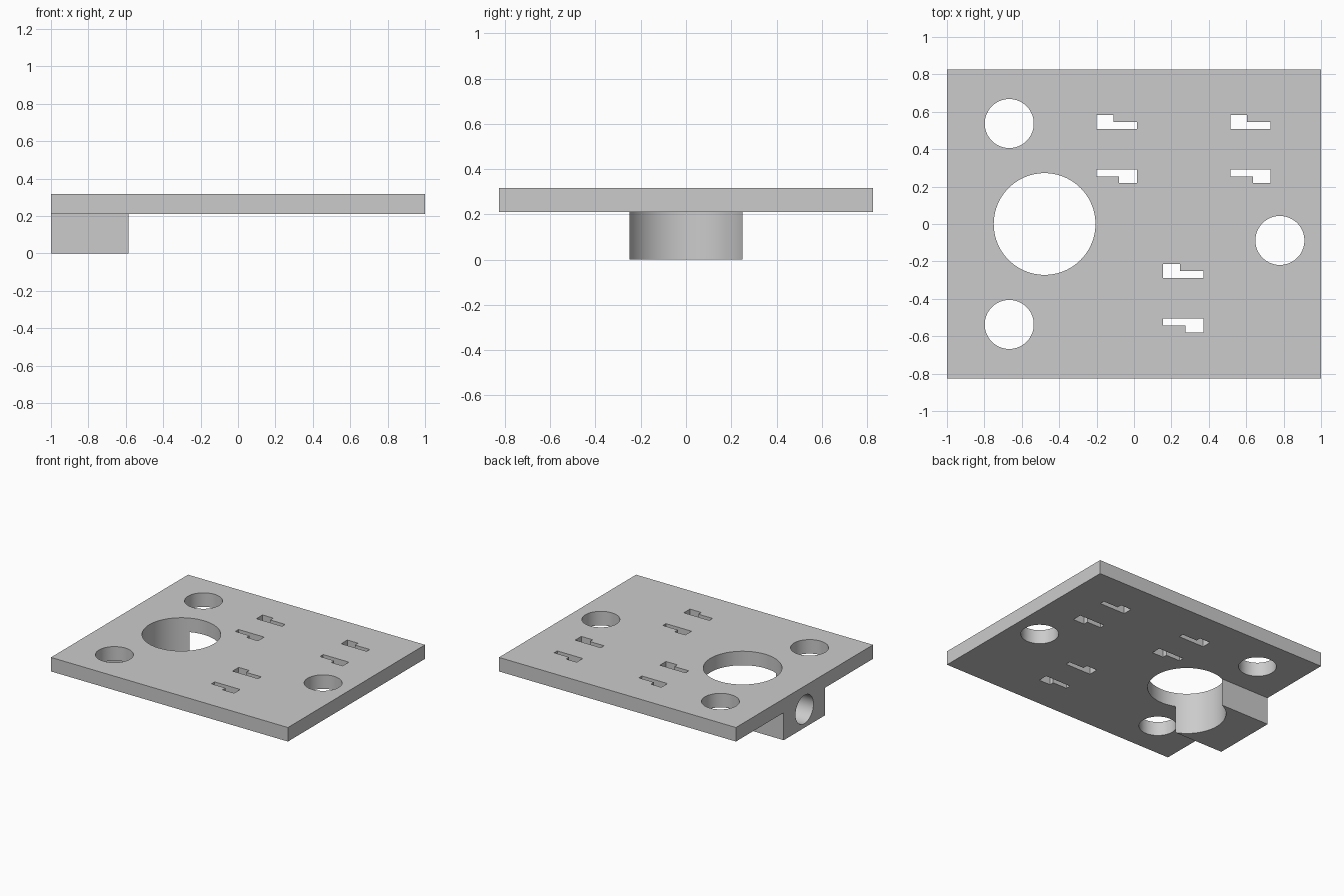
import bpy, bmesh, math
from mathutils import Matrix, Vector

if "Cube" in bpy.data.objects:
    bpy.data.objects.remove(bpy.data.objects["Cube"], do_unlink=True)

grey = bpy.data.materials.new("plain grey")
grey.use_nodes = True
grey.diffuse_color = (0.6, 0.6, 0.6, 1)
grey.node_tree.nodes["Principled BSDF"].inputs["Base Color"].default_value = (0.6, 0.6, 0.6, 1)

BOTTOM, TOP = 0.21, 0.317


def make_object(name, bm):
    bmesh.ops.recalc_face_normals(bm, faces=bm.faces)
    mesh = bpy.data.meshes.new(name)
    bm.to_mesh(mesh)
    bm.free()
    mesh.materials.append(grey)
    obj = bpy.data.objects.new(name, mesh)
    bpy.context.collection.objects.link(obj)
    return obj


def prism(name, outline, z0, z1):
    bm = bmesh.new()
    face = bm.faces.new([bm.verts.new((x, y, z0)) for x, y in outline])
    ext = bmesh.ops.extrude_face_region(bm, geom=[face])
    verts = [v for v in ext["geom"] if isinstance(v, bmesh.types.BMVert)]
    bmesh.ops.translate(bm, vec=(0, 0, z1 - z0), verts=verts)
    return make_object(name, bm)


def box(name, x0, x1, y, z0, z1):
    return prism(name, [(x0, -y), (x1, -y), (x1, y), (x0, y)], z0, z1)


def cylinder(name, centre, radius, depth, sideways=False):
    bm = bmesh.new()
    turn = Matrix.Rotation(math.pi / 2, 4, "Y") if sideways else Matrix()
    bmesh.ops.create_cone(bm, cap_ends=True, segments=96, radius1=radius, radius2=radius,
                          depth=depth, matrix=Matrix.Translation(Vector(centre)) @ turn)
    return make_object(name, bm)


def combine(body, tool, operation):
    tool.hide_render = True
    mod = body.modifiers.new(tool.name, "BOOLEAN")
    mod.operation, mod.solver, mod.object = operation, "EXACT", tool
    bpy.ops.object.select_all(action="DESELECT")
    bpy.context.view_layer.objects.active = body
    body.select_set(True)
    bpy.ops.object.modifier_apply(modifier=mod.name)
    bpy.data.objects.remove(tool, do_unlink=True)


# Flat plate with the mounting block beneath one end
plate = box("mounting_plate", -1, 1, 0.826, BOTTOM, TOP)
combine(plate, box("side_block", -1, -0.5, 0.25, 0, 0.26), "UNION")

# Large bore, which also scoops the block, and three round holes
for x, y, r in [(-0.478, 0, 0.272), (-0.667, 0.537, 0.131),
                (-0.667, -0.537, 0.131), (0.78, -0.088, 0.131)]:
    combine(plate, cylinder("round_cutter", (x, y, 0.2), r, 1), "DIFFERENCE")

# Blind socket in the end of the block
combine(plate, cylinder("socket_cutter", (-1, 0, 0.14), 0.108, 0.4, True), "DIFFERENCE")

# Three pairs of stepped slots
upper_slot = [(-0.2, 0.508), (0.016, 0.508), (0.016, 0.545),
              (-0.11, 0.545), (-0.11, 0.582), (-0.2, 0.582)]
lower_slot = [(-0.2, 0.292), (-0.2, 0.253), (-0.08, 0.253),
              (-0.08, 0.218), (0.016, 0.218), (0.016, 0.292)]
for dx, dy in [(0, 0), (0.715, 0), (0.356, -0.797)]:
    for slot in (upper_slot, lower_slot):
        moved = [(x + dx, y + dy) for x, y in slot]
        combine(plate, prism("slot_cutter", moved, 0.1, 0.5), "DIFFERENCE")

# Smooth bores with crisp rims
bpy.ops.object.select_all(action="DESELECT")
plate.select_set(True)
bpy.context.view_layer.objects.active = plate
bpy.ops.object.shade_smooth_by_angle(angle=math.radians(30))
